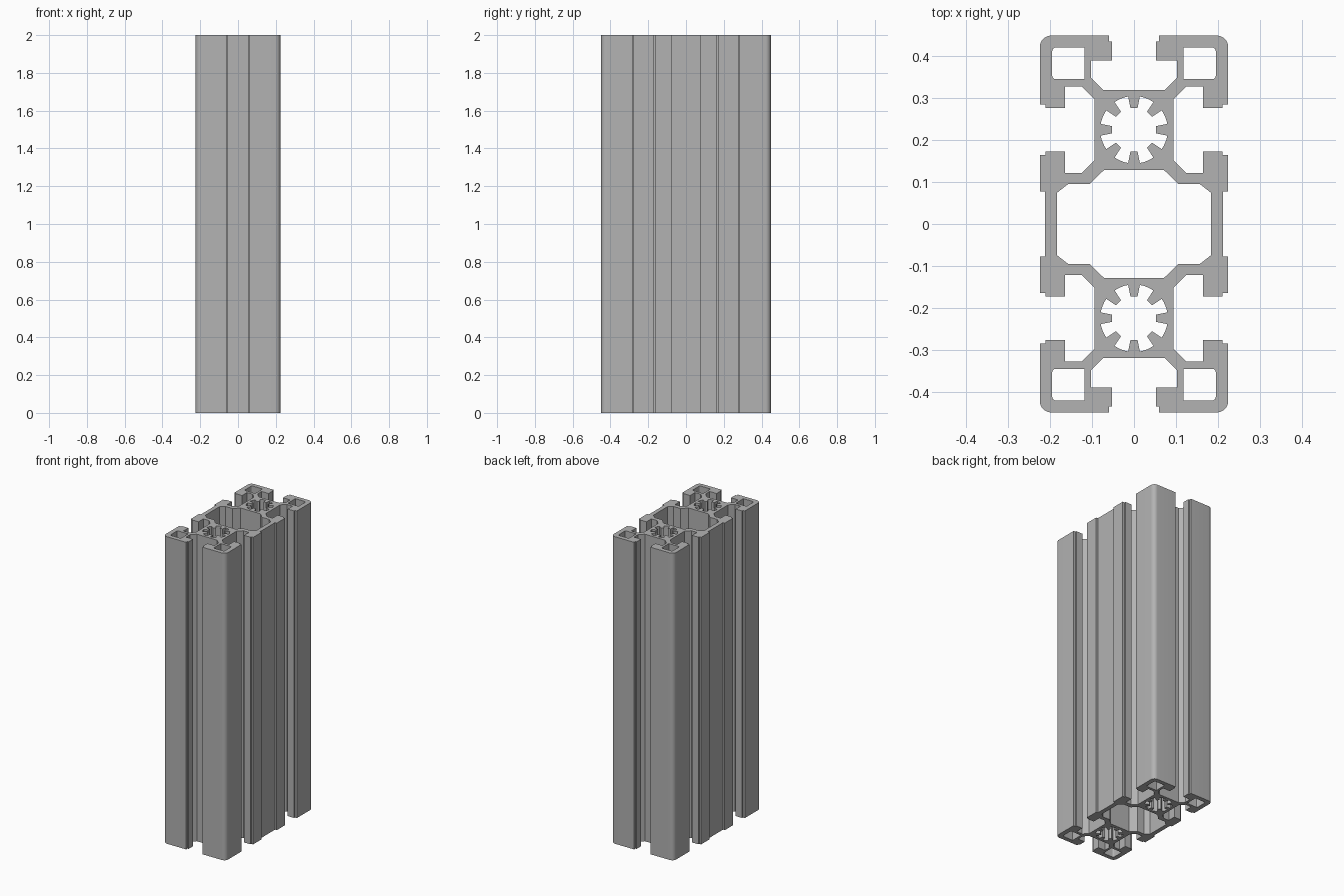
import bpy, bmesh, math

if "Cube" in bpy.data.objects:
    bpy.data.objects.remove(bpy.data.objects["Cube"])

HEIGHT = 2.0
CELL = 0.2245      # half the width, and the distance of each bore from the middle


def arc(cx, cy, r, a0, a1, n):
    """Points on an arc, angles in degrees."""
    return [(cx + r * math.cos(math.radians(a0 + (a1 - a0) * i / n)),
             cy + r * math.sin(math.radians(a0 + (a1 - a0) * i / n))) for i in range(n + 1)]


def four_way(quarter):
    """Mirror a quarter contour (from x = 0 round to y = 0) into a closed loop."""
    right = quarter + [(x, -y) for x, y in reversed(quarter)]
    return right + [(-x, y) for x, y in reversed(right)]


# T-slot half, as (distance from slot centre, depth below the outer face)
slot = [(0.0735, 0.130), (0.1025, 0.101), (0.1025, 0.060),
        (0.052, 0.060), (0.052, 0.0137), (0.060, 0.0137), (0.060, 0.0)]

# Outer contour: end slot, rounded corner, side slot, recessed middle wall
outer = [(u, 2 * CELL - d) for u, d in slot]
outer += arc(CELL - 0.028, 2 * CELL - 0.028, 0.028, 90, 0, 8)
outer += [(CELL - d, CELL + u) for u, d in reversed(slot)]
outer += [(CELL - d, CELL - u) for u, d in slot]
outer += [(CELL, 0.078), (0.212, 0.078)]
loops = [four_way(outer)]

# Large central chamber
loops.append(four_way([(0.071, 0.129), (0.106, 0.095), (0.157, 0.095), (0.184, 0.074)]))

for sy in (1, -1):
    # Square corner chambers with softened outer corners
    for sx in (1, -1):
        chamber = [(0.118, 0.345)] + arc(0.187, 0.353, 0.008, -90, 0, 3)
        chamber += arc(0.185, 0.411, 0.010, 0, 90, 4) + [(0.118, 0.421)]
        loops.append([(sx * x, sy * y) for x, y in chamber])
    # Round bore with eight tapered teeth
    R, tip, tip_half, root_half = 0.0805, 0.052, 0.0085, 0.0140
    root = math.degrees(math.asin(root_half / R))
    bore = []
    for k in range(8):
        a = math.radians(45 * k)
        for v in (-tip_half, tip_half):
            bore.append((tip * math.cos(a) - v * math.sin(a),
                         sy * CELL + tip * math.sin(a) + v * math.cos(a)))
        bore += arc(0, sy * CELL, R, 45 * k + root, 45 * k + 45 - root, 4)
    loops.append(bore)

# Fill the cross-section and extrude it upright
bm = bmesh.new()
edges = []
for loop in loops:
    vs = [bm.verts.new((x, y, 0)) for x, y in loop]
    edges += [bm.edges.new((vs[i - 1], vs[i])) for i in range(len(vs))]
bmesh.ops.triangle_fill(bm, edges=edges, use_beauty=True, normal=(0, 0, -1))
ext = bmesh.ops.extrude_face_region(bm, geom=bm.faces[:], use_keep_orig=True)
top = [g for g in ext["geom"] if isinstance(g, bmesh.types.BMVert)]
bmesh.ops.translate(bm, verts=top, vec=(0, 0, HEIGHT))
bmesh.ops.recalc_face_normals(bm, faces=bm.faces[:])

mesh = bpy.data.meshes.new("slotted_extrusion")
bm.to_mesh(mesh)
bm.free()
rail = bpy.data.objects.new("slotted_extrusion", mesh)
bpy.context.collection.objects.link(rail)

metal = bpy.data.materials.new("grey_aluminium")
metal.diffuse_color = (0.45, 0.45, 0.45, 1)
metal.use_nodes = True
metal.node_tree.nodes["Principled BSDF"].inputs["Base Color"].default_value = metal.diffuse_color
mesh.materials.append(metal)

bpy.context.view_layer.objects.active = rail
rail.select_set(True)
bpy.ops.object.shade_smooth_by_angle(angle=math.radians(25))
